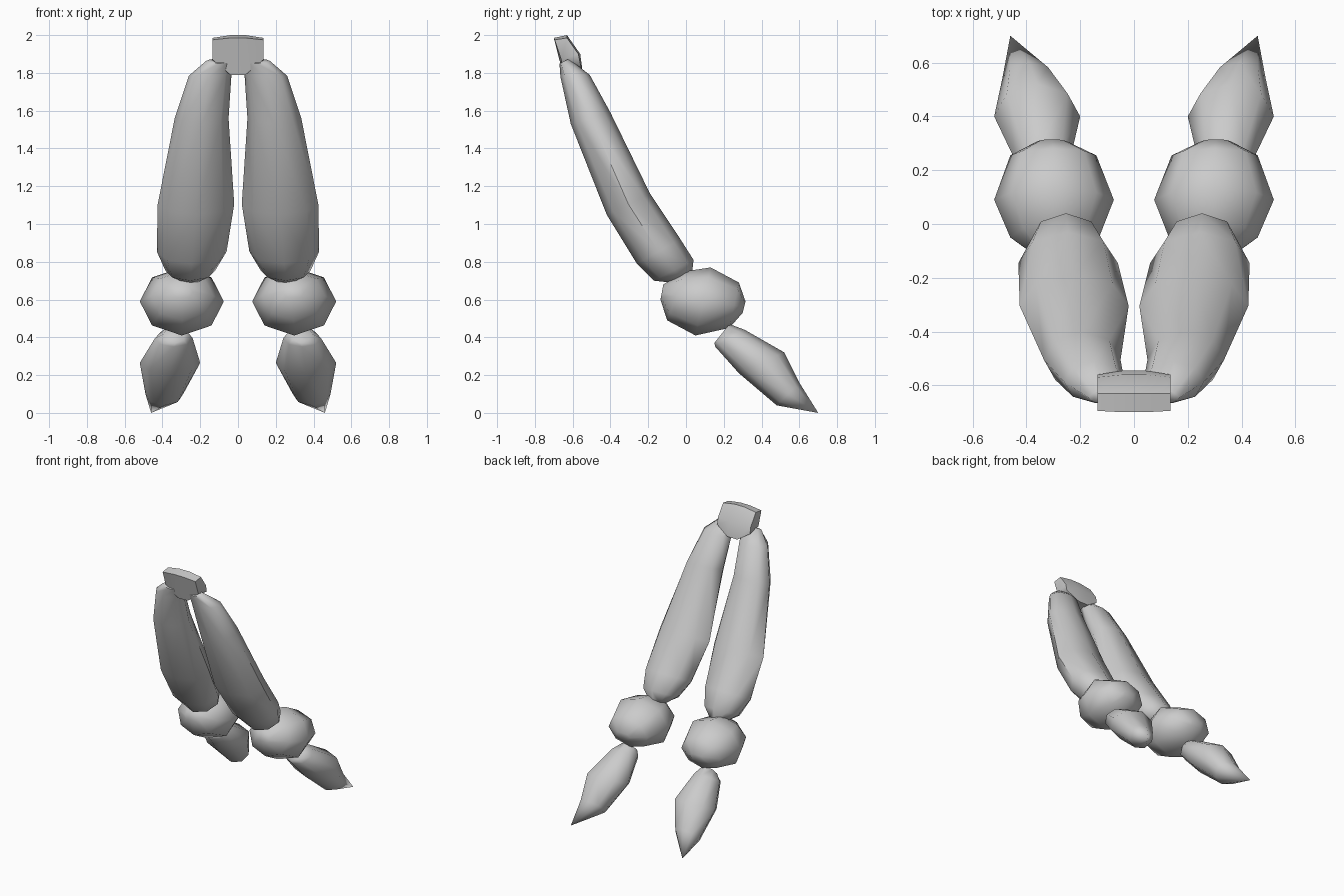
import bpy, bmesh
from math import sin, cos, pi, radians

if "Cube" in bpy.data.objects:
    bpy.data.objects.remove(bpy.data.objects["Cube"])


def loft(name, rings, tip=None, mirror=True):
    """Skin a list of equal-length point rings, capped or ending in a point."""
    bm = bmesh.new()
    loops = [[bm.verts.new(p) for p in ring] for ring in rings]
    n = len(loops[0])
    for a, b in zip(loops, loops[1:]):
        for i in range(n):
            j = (i + 1) % n
            bm.faces.new((a[i], a[j], b[j], b[i]))
    bm.faces.new(loops[0])
    if tip:
        t = bm.verts.new(tip)
        for i in range(n):
            bm.faces.new((loops[-1][i], loops[-1][(i + 1) % n], t))
    else:
        bm.faces.new(loops[-1])
    bmesh.ops.recalc_face_normals(bm, faces=bm.faces[:])
    mesh = bpy.data.meshes.new(name)
    bm.to_mesh(mesh)
    bm.free()
    obj = bpy.data.objects.new(name, mesh)
    bpy.context.collection.objects.link(obj)
    bpy.ops.object.select_all(action='DESELECT')
    obj.select_set(True)
    bpy.context.view_layer.objects.active = obj
    bpy.ops.object.shade_smooth_by_angle(angle=radians(60))
    if mirror:
        obj.modifiers.new("Mirror", 'MIRROR').use_mirror_merge = False
    return obj


def oval(front, back, x0, x1, n=8):
    """Oval ring spanning front to back (y, z) points and x0 to x1."""
    pts = []
    for i in range(n):
        c, s = cos(2 * pi * i / n), sin(2 * pi * i / n)
        pts.append(((x0 + x1) / 2 + c * (x1 - x0) / 2,
                    (front[0] + back[0]) / 2 + s * (back[0] - front[0]) / 2,
                    (front[1] + back[1]) / 2 + s * (back[1] - front[1]) / 2))
    return pts


# long upper segments
loft("long_segment", [
    oval((-0.67, 1.85), (-0.62, 1.875), 0.03, 0.17),
    oval((-0.665, 1.78), (-0.51, 1.79), 0.035, 0.26),
    oval((-0.61, 1.53), (-0.40, 1.59), 0.05, 0.335),
    oval((-0.42, 1.05), (-0.19, 1.16), 0.02, 0.425),
    oval((-0.26, 0.79), (-0.03, 0.92), 0.06, 0.43),
    oval((-0.17, 0.70), (0.04, 0.81), 0.12, 0.385),
    oval((-0.08, 0.69), (0.03, 0.72), 0.19, 0.31),
])

# round joints
loft("round_joint", [
    oval((-0.135, 0.60), (-0.12, 0.68), 0.24, 0.35),
    oval((-0.10, 0.49), (0.00, 0.75), 0.13, 0.46),
    oval((0.05, 0.41), (0.13, 0.77), 0.075, 0.52),
    oval((0.23, 0.45), (0.28, 0.69), 0.14, 0.46),
    oval((0.30, 0.53), (0.315, 0.59), 0.25, 0.36),
])

# pointed tips
loft("pointed_tip", [
    oval((0.15, 0.37), (0.23, 0.47), 0.27, 0.39),
    oval((0.155, 0.35), (0.31, 0.44), 0.24, 0.44),
    oval((0.28, 0.21), (0.52, 0.32), 0.20, 0.52),
    oval((0.48, 0.04), (0.60, 0.16), 0.29, 0.49),
], tip=(0.46, 0.70, 0.0))

# top connecting block, lofted along x
end = [(-0.695, 1.975), (-0.63, 1.985), (-0.57, 1.90), (-0.56, 1.85), (-0.66, 1.87)]
mid = [(-0.70, 1.985), (-0.63, 2.0), (-0.56, 1.90), (-0.545, 1.79), (-0.65, 1.79)]
loft("top_block", [[(x, y, z) for y, z in prof] for x, prof in
                   ((-0.135, end), (-0.04, mid), (0.04, mid), (0.135, end))],
     mirror=False)
